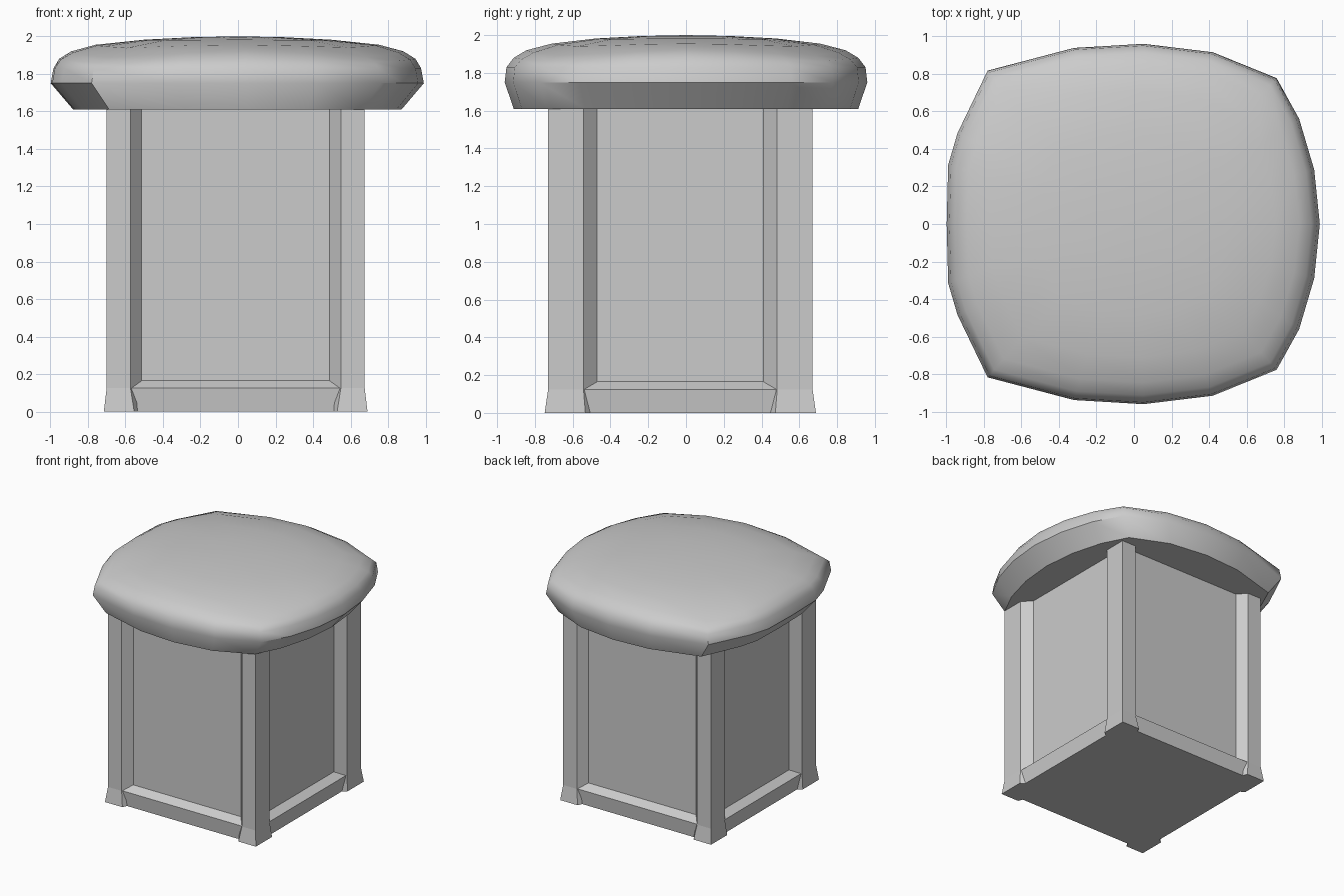
import bpy, bmesh

if "Cube" in bpy.data.objects:
    bpy.data.objects.remove(bpy.data.objects["Cube"])

CX, CY = -0.0125, -0.03      # body centre
HX, HY = 0.6875, 0.70        # body half sizes
SEAT_Z = 1.61


def loft(name, rings, tip=None, angle=0.0):
    """Skin rings of equal length; close with caps or a top tip."""
    bm = bmesh.new()
    loops = [[bm.verts.new(p) for p in r] for r in rings]
    n = len(loops[0])
    for a, b in zip(loops, loops[1:]):
        for i in range(n):
            j = (i + 1) % n
            bm.faces.new((a[i], a[j], b[j], b[i]))
    bm.faces.new(loops[0][::-1])
    if tip:
        t = bm.verts.new(tip)
        for i in range(n):
            bm.faces.new((loops[-1][i], loops[-1][(i + 1) % n], t))
    else:
        bm.faces.new(loops[-1])
    bmesh.ops.recalc_face_normals(bm, faces=bm.faces)
    me = bpy.data.meshes.new(name)
    bm.to_mesh(me)
    bm.free()
    ob = bpy.data.objects.new(name, me)
    bpy.context.collection.objects.link(ob)
    if angle:
        bpy.ops.object.select_all(action='DESELECT')
        ob.select_set(True)
        bpy.context.view_layer.objects.active = ob
        bpy.ops.object.shade_smooth_by_angle(angle=angle)
    return ob


def rect(inset, z):
    x, y = HX - inset, HY - inset
    return [(CX + sx * x, CY + sy * y, z)
            for sx, sy in ((-1, -1), (1, -1), (1, 1), (-1, 1))]


# Recessed side panels
loft("panel_core", [rect(0.07, 0.02), rect(0.07, SEAT_Z + 0.01)])

# Bottom rail with sloped sill
loft("bottom_rail", [rect(0.02, 0), rect(0.005, 0.125), rect(0.07, 0.165)])

# Corner posts with chamfered inner edges and flared feet
section = [(0, 0), (0.127, 0), (0.187, 0.07), (0.187, 0.26), (0.07, 0.26), (0, 0.187)]
flare = [(-0.015, -0.018), (0.02, -0.018), (0.0, 0), (0, 0), (0, 0.0), (-0.015, 0.01)]
foot = [(p[0] + f[0], p[1] + f[1]) for p, f in zip(section, flare)]
for sx, side in ((-1, "left"), (1, "right")):
    for sy, end in ((-1, "front"), (1, "back")):
        rings = [[(CX + sx * (HX - u), CY + sy * (HY - v), z) for u, v in sec]
                 for sec, z in ((foot, 0), (section, 0.125), (section, SEAT_Z + 0.01))]
        loft(f"{end}_{side}_post", rings)

# Domed cushion: outline scaled up through a rounded profile
half = [(-0.998, 0), (-0.99, 0.315), (-0.94, 0.485), (-0.78, 0.817), (-0.32, 0.938),
        (0.05, 0.96), (0.42, 0.915), (0.76, 0.777), (0.88, 0.56), (0.96, 0.29), (0.99, 0)]
outline = half + [(x, -y) for x, y in half[-2:0:-1]]
profile = [(0.88, 0.95, SEAT_Z, 0), (1, 1, 1.75, 0), (0.985, 0.99, 1.83, 0),
           (0.955, 0.95, 1.88, 0.06), (0.89, 0.88, 1.92, 0.13), (0.76, 0.74, 1.955, 0.13),
           (0.5, 0.5, 1.982, 0.13), (0.25, 0.25, 1.995, 0.13)]
rings = [[(x * a, y * b, z - droop * (x * a * y * b) ** 2) for x, y in outline]
         for a, b, z, droop in profile]
loft("cushion", rings, tip=(0, 0, 2.0), angle=0.7)
